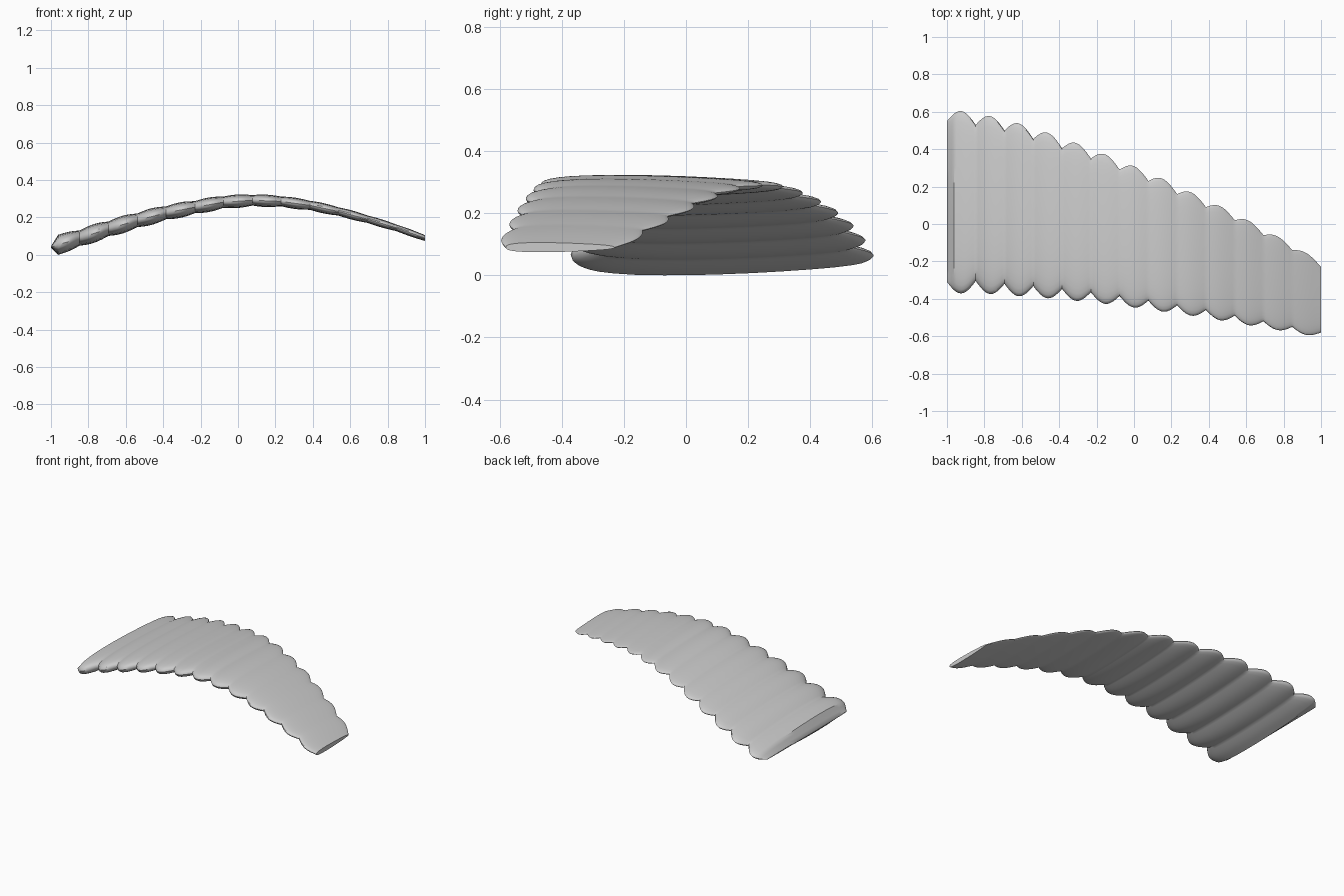
import bpy, bmesh, math

if "Cube" in bpy.data.objects:
    bpy.data.objects.remove(bpy.data.objects["Cube"])

CELLS, STEPS = 13, 12
# values at the 14 ribs, left to right
nose = [-.31, -.305, -.32, -.332, -.347, -.365, -.385, -.41, -.435, -.46, -.49, -.52, -.55, -.58]
tail = [.55, .53, .50, .455, .405, .35, .29, .23, .16, .09, .02, -.06, -.14, -.23]
mid_z = [.047, .095, .145, .19, .23, .26, .287, .297, .291, .27, .237, .196, .15, .095]
# half section: (fraction of chord, fraction of half thickness)
half = [(.006, .3), (.02, .5), (.045, .66), (.08, .79), (.13, .89), (.2, .97), (.3, 1), (.4, .99),
        (.5, .94), (.6, .87), (.7, .77), (.8, .65), (.88, .53), (.94, .4), (.975, .28), (.993, .15)]
section = [(0, 0)] + half + [(1, 0)] + [(u, -h) for u, h in reversed(half)]


def ring(bm, cell, t):
    """One closed wing section at fraction t of a cell."""
    def lerp(table):
        return table[cell] * (1 - t) + table[cell + 1] * t
    x = -1 + 2 * (cell + t) / CELLS
    puff = math.sin(math.pi * t)
    n, e = lerp(nose), lerp(tail)
    grow = .075 * (e - n) * puff
    n, e = n - grow, e + grow
    if cell == 0 and t < .5:
        puff = 1
    thick = .029 - .0135 * x + (.007 - .005 * x) * puff
    if cell == 0 and t < .25:          # left tip closes to a thin edge
        thick *= .08 + .92 * t / .25
    return [bm.verts.new((x, n + u * (e - n), lerp(mid_z) + h * thick)) for u, h in section]


# Inflated wing canopy made of 13 puffed cells
bm = bmesh.new()
rings = [ring(bm, c, s / STEPS) for c in range(CELLS) for s in range(STEPS)]
rings.append(ring(bm, CELLS - 1, 1))
count = len(section)
for a, b in zip(rings, rings[1:]):
    for i in range(count):
        j = (i + 1) % count
        bm.faces.new((a[i], a[j], b[j], b[i]))
bm.faces.new(rings[0])
bm.faces.new(rings[-1])
low = min(v.co.z for v in bm.verts)
for v in bm.verts:
    v.co.z -= low
bmesh.ops.recalc_face_normals(bm, faces=bm.faces)

mesh = bpy.data.meshes.new("wing_canopy")
bm.to_mesh(mesh)
bm.free()
canopy = bpy.data.objects.new("wing_canopy", mesh)
bpy.context.collection.objects.link(canopy)
bpy.context.view_layer.objects.active = canopy
canopy.select_set(True)
bpy.ops.object.shade_smooth_by_angle(angle=math.radians(35))
